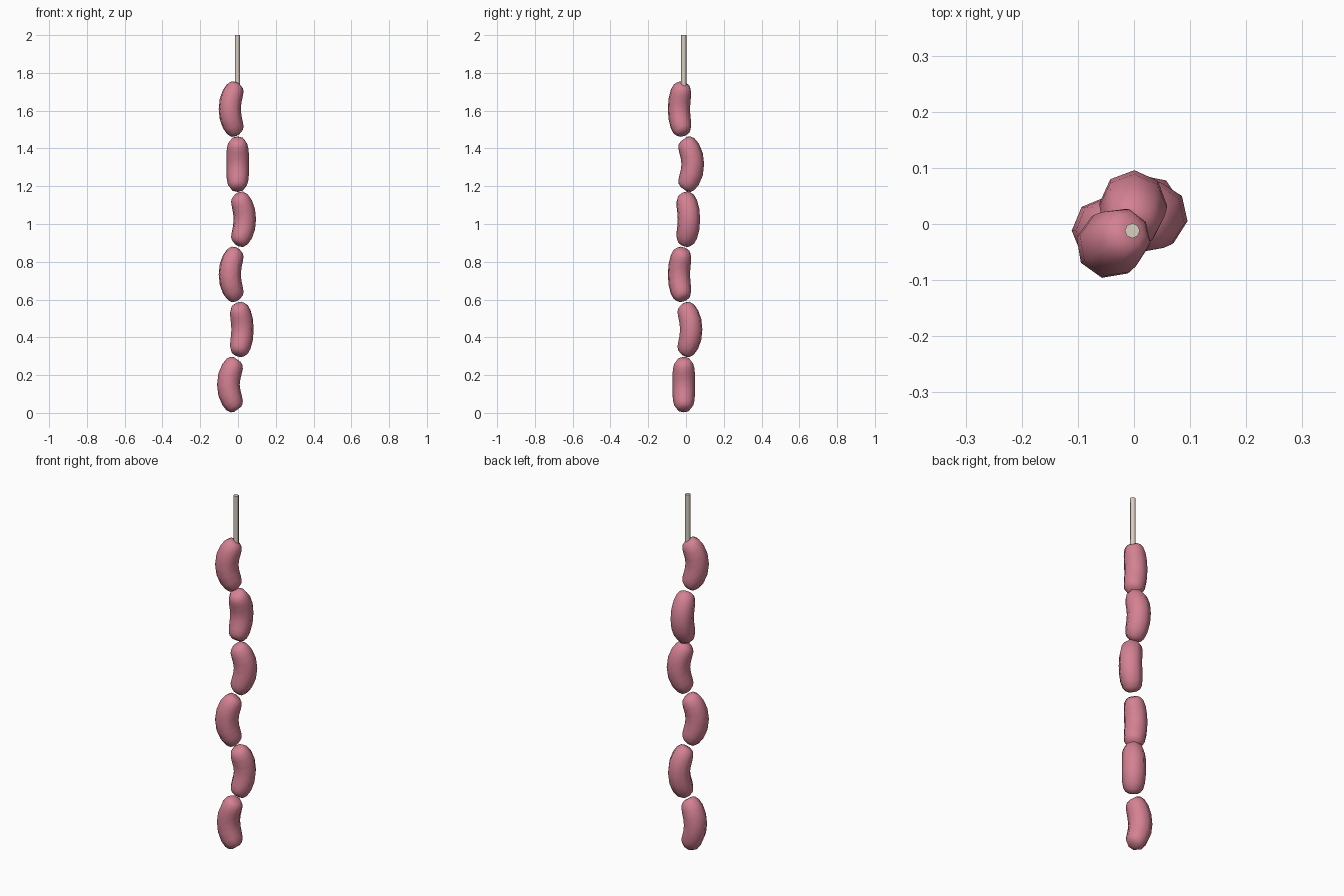
import bpy, bmesh, math
from mathutils import Vector

if "Cube" in bpy.data.objects:
    bpy.data.objects.remove(bpy.data.objects["Cube"])

def material(name, col):
    m = bpy.data.materials.new(name)
    m.diffuse_color = (*col, 1)
    m.use_nodes = True
    m.node_tree.nodes["Principled BSDF"].inputs["Base Color"].default_value = m.diffuse_color
    return m

pink = material("sausage pink", (0.66, 0.22, 0.29))
cream = material("string cream", (0.70, 0.62, 0.54))

CX, CY = -0.003, -0.012      # hanging axis
PITCH, START = 0.2917, 0.004
HALF, BOW, SIDES = 0.132, 0.048, 8

# half profile: position along the link (0 = middle, 1 = tip) and radius
HALF_PROFILE = [(1.0, 0.022), (0.95, 0.038), (0.84, 0.050), (0.64, 0.057), (0.34, 0.060)]
PROFILE = [(-u, r) for u, r in HALF_PROFILE] + [(0, 0.060)] + [(u, r) for u, r in reversed(HALF_PROFILE)]

def sausage(name, zc, angle):
    """Bent tapered tube bulging toward the given angle."""
    a = math.radians(angle)
    out = Vector((math.cos(a), math.sin(a), 0))
    side = Vector((-math.sin(a), math.cos(a), 0))
    up = Vector((0, 0, 1))
    bm = bmesh.new()
    rings = []
    for u, r in PROFILE:
        c = Vector((CX, CY, zc)) + out * BOW * (1 - u * u) + up * HALF * u
        tangent = (up * HALF - out * 2 * BOW * u).normalized()
        normal = side.cross(tangent).normalized()
        rings.append([bm.verts.new(c + r * (normal * math.cos(t) + side * math.sin(t)))
                      for t in (2 * math.pi * k / SIDES for k in range(SIDES))])
    for lo, hi in zip(rings, rings[1:]):
        for k in range(SIDES):
            j = (k + 1) % SIDES
            bm.faces.new((lo[k], lo[j], hi[j], hi[k]))
    bm.faces.new(rings[0])
    bm.faces.new(rings[-1])
    bmesh.ops.recalc_face_normals(bm, faces=bm.faces)
    for f in bm.faces:
        f.smooth = True
    me = bpy.data.meshes.new(name)
    bm.to_mesh(me)
    bm.free()
    me.materials.append(pink)
    ob = bpy.data.objects.new(name, me)
    bpy.context.collection.objects.link(ob)

# chain of links, bottom to top
for i, ang in enumerate((180, 56, 212, 35, 88, 212)):
    sausage(f"sausage_{i + 1}", START + PITCH * (i + 0.5), ang)

# hanging string
bpy.ops.mesh.primitive_cylinder_add(vertices=8, radius=0.0135, depth=0.27, location=(CX, CY, 1.865))
string = bpy.context.object
string.name = "hanging_string"
string.data.materials.append(cream)
bpy.ops.object.shade_smooth_by_angle(angle=math.radians(50))
